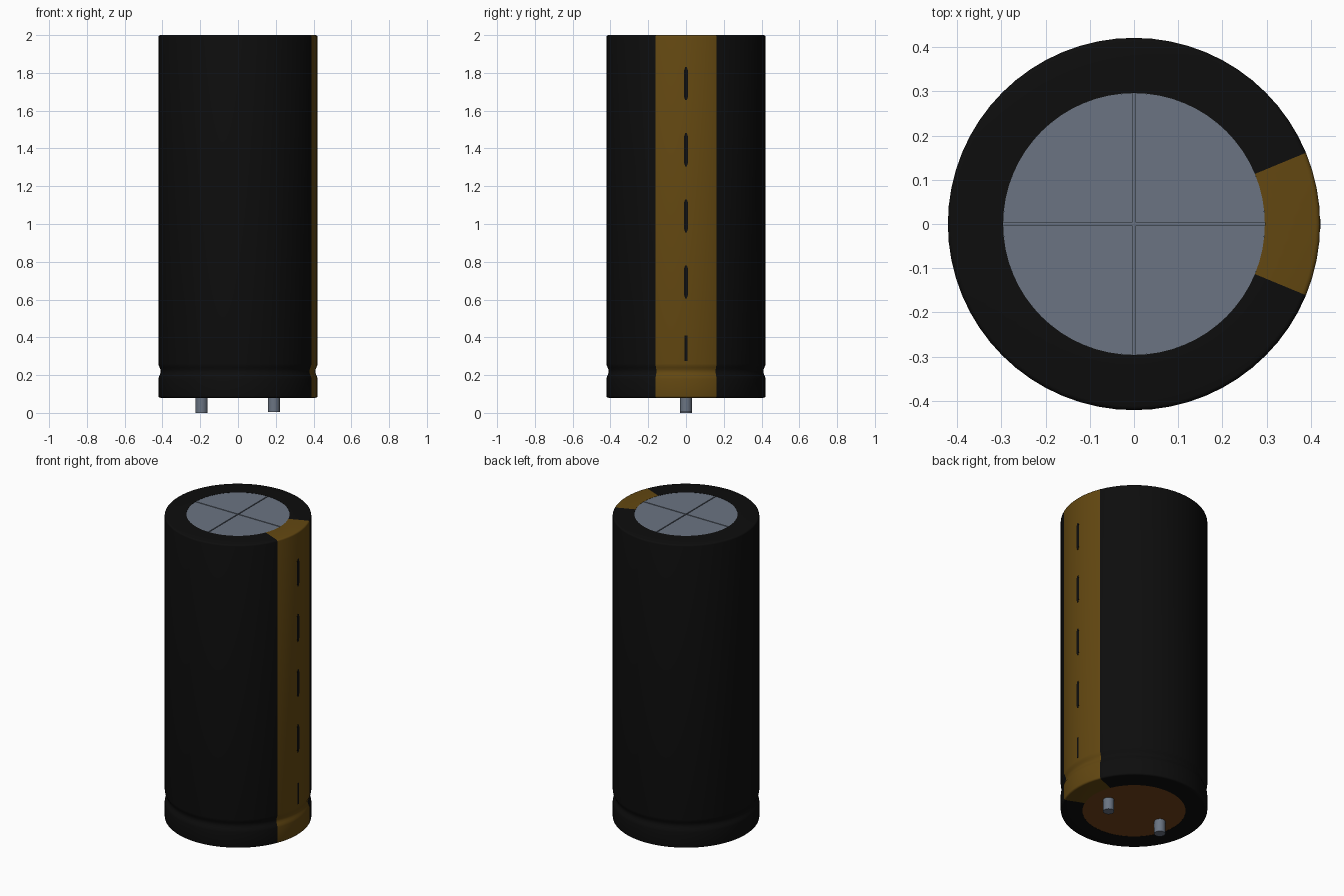
import bpy, bmesh, math

cube = bpy.data.objects.get("Cube")
if cube:
    bpy.data.objects.remove(cube, do_unlink=True)


def material(name, rgb, rough=0.5):
    m = bpy.data.materials.new(name)
    m.use_nodes = True
    col = (*rgb, 1.0)
    m.diffuse_color = col
    bsdf = m.node_tree.nodes["Principled BSDF"]
    bsdf.inputs["Base Color"].default_value = col
    bsdf.inputs["Roughness"].default_value = rough
    return m


BLACK = material("black sleeve", (0.004, 0.004, 0.004))
GOLD = material("dark gold stripe", (0.125, 0.064, 0.0055))
METAL = material("grey metal", (0.145, 0.175, 0.225))
BROWN = material("brown base", (0.17, 0.055, 0.01))

SEG = 64             # sides of the can
STRIPE = 4           # stripe half width in sides (22.5 degrees)
R, R_IN = 0.421, 0.296
Z0, Z1 = 0.08, 2.0


def finish(name, bm, mats, smooth=True):
    bmesh.ops.recalc_face_normals(bm, faces=bm.faces)
    me = bpy.data.meshes.new(name)
    bm.to_mesh(me)
    bm.free()
    for m in mats:
        me.materials.append(m)
    ob = bpy.data.objects.new(name, me)
    bpy.context.collection.objects.link(ob)
    if smooth:
        bpy.ops.object.select_all(action='DESELECT')
        ob.select_set(True)
        bpy.context.view_layer.objects.active = ob
        bpy.ops.object.shade_smooth_by_angle(angle=math.radians(35))
    return ob


def cylinder(name, mat, r, z0, z1, x=0.0, sides=SEG):
    bm = bmesh.new()
    bmesh.ops.create_cone(bm, cap_ends=True, segments=sides, radius1=r,
                          radius2=r, depth=z1 - z0)
    bmesh.ops.translate(bm, verts=bm.verts, vec=(x, 0, (z0 + z1) / 2))
    return finish(name, bm, [mat])


# Sleeve: lathed profile with rounded rims and a crimp groove near the base
b = 0.01
arc = [(b * math.sin(a), b * math.cos(a)) for a in (0, math.pi / 6, math.pi / 3, math.pi / 2)]
groove = [(R - 0.006 * (1 - math.cos(2 * math.pi * i / 8)), 0.18 + 0.08 * i / 8)
          for i in range(9)]
profile = [(R_IN, Z0 + 0.006), (R_IN, Z0)]
profile += [(R - b + s, Z0 + b - c) for s, c in arc]
profile += groove
profile += [(R - b + s, Z1 - b + c) for s, c in reversed(arc)]
profile += [(R_IN, Z1), (R_IN, Z1 - 0.012)]

bm = bmesh.new()
rings = []
for i in range(SEG):
    a = 2 * math.pi * i / SEG
    rings.append([bm.verts.new((r * math.cos(a), r * math.sin(a), z)) for r, z in profile])
for i in range(SEG):
    p, q = rings[i], rings[(i + 1) % SEG]
    for k in range(len(profile) - 1):
        f = bm.faces.new((p[k], q[k], q[k + 1], p[k + 1]))
        # Polarity stripe on the +x side
        f.material_index = int(i < STRIPE or i >= SEG - STRIPE)
finish("sleeve", bm, [BLACK, GOLD])

# Metal top: lower disc showing through a cross of score lines
cylinder("top_score_floor", METAL, R_IN, Z1 - 0.03, Z1 - 0.007)
GAP = 0.003
bm = bmesh.new()
n = SEG // 4
for quad in range(4):
    a0 = quad * math.pi / 2
    outline = [(GAP, GAP)]
    trim = math.asin(GAP / R_IN)
    for i in range(n + 1):
        a = trim + (math.pi / 2 - 2 * trim) * i / n
        outline.append((R_IN * math.cos(a), R_IN * math.sin(a)))
    c, s = math.cos(a0), math.sin(a0)
    pts = [(x * c - y * s, x * s + y * c) for x, y in outline]
    face = bm.faces.new([bm.verts.new((x, y, Z1 - 0.007)) for x, y in pts])
    ext = bmesh.ops.extrude_face_region(bm, geom=[face])
    verts = [v for v in ext["geom"] if isinstance(v, bmesh.types.BMVert)]
    bmesh.ops.translate(bm, verts=verts, vec=(0, 0, 0.006))
finish("top_plate_quarters", bm, [METAL], smooth=False)

# Base disc and the two terminal pins
cylinder("base_disc", BROWN, R_IN, Z0 + 0.001, Z0 + 0.03)
cylinder("right_pin", METAL, 0.032, 0.0, Z0 + 0.01, x=-0.193, sides=24)
cylinder("left_pin", METAL, 0.032, 0.005, Z0 + 0.01, x=0.19, sides=24)


# Minus marks down the stripe, the lowest one narrower with square ends
def dash(name, zc, length, width, tip, proud):
    h, w = length / 2, width / 2
    pts = [(-w, -h + tip), (-w * 0.4, -h), (w * 0.4, -h), (w, -h + tip),
           (w, h - tip), (w * 0.4, h), (-w * 0.4, h), (-w, h - tip)]
    if not tip:
        pts = [(-w, -h), (w, -h), (w, h), (-w, h)]
    bm = bmesh.new()
    face = bm.faces.new([bm.verts.new((R - 0.004, y, zc + z)) for y, z in pts])
    ext = bmesh.ops.extrude_face_region(bm, geom=[face])
    verts = [v for v in ext["geom"] if isinstance(v, bmesh.types.BMVert)]
    bmesh.ops.translate(bm, verts=verts, vec=(0.004 + proud, 0, 0))
    finish(name, bm, [BLACK], smooth=False)


for i in range(4):
    dash(f"minus_mark_{i + 1}", 1.743 - 0.35 * i, 0.175, 0.022, 0.02, 0.001)
dash("minus_mark_5", 0.343, 0.135, 0.015, 0, 0.0005)
